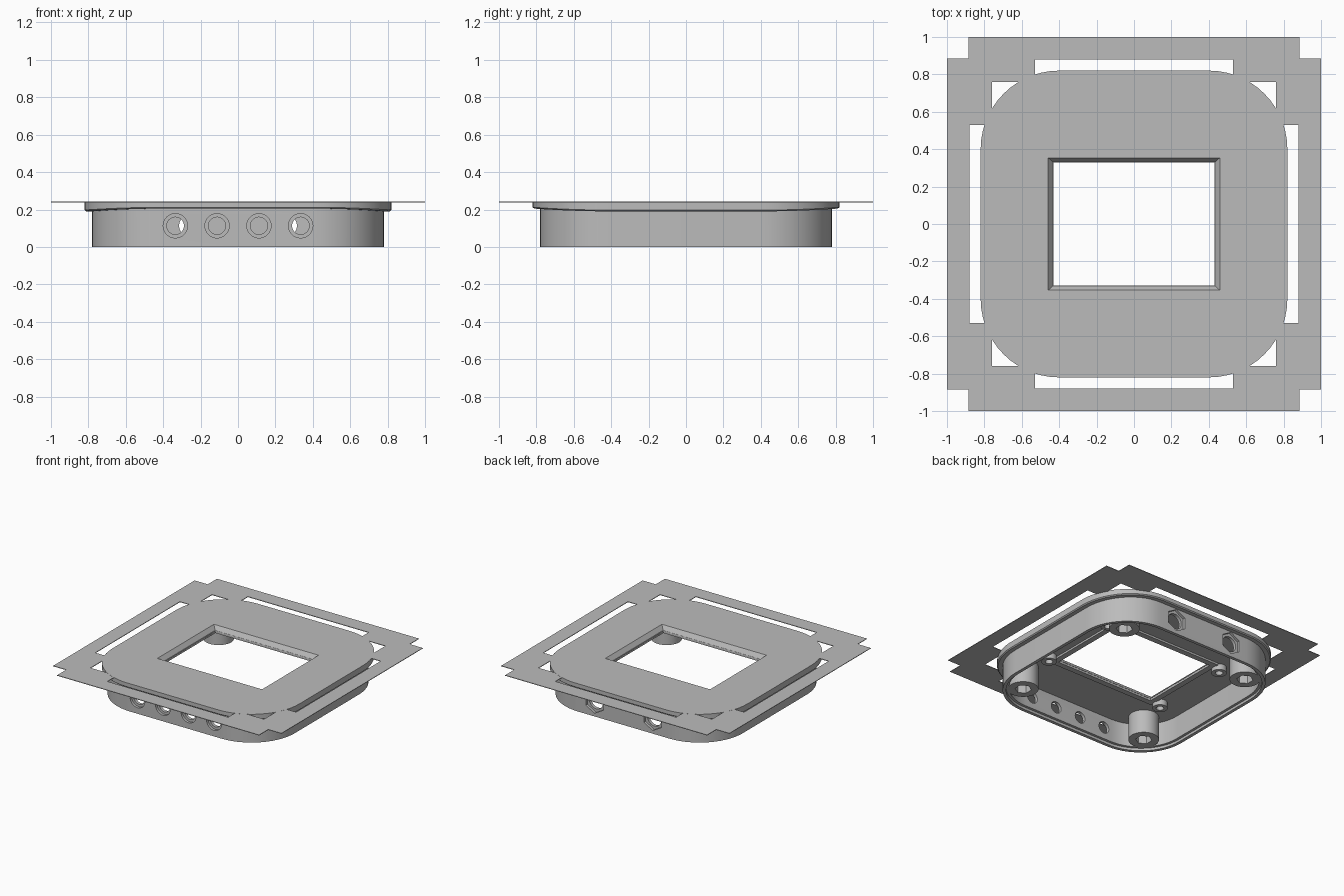
import bpy, bmesh, math
from mathutils import Matrix, Vector

if "Cube" in bpy.data.objects:
    bpy.data.objects.remove(bpy.data.objects["Cube"])

TOP = 0.243
CORNER = 0.4          # centre of the corner arcs

grey = bpy.data.materials.new("light_grey")
grey.use_nodes = True
grey.diffuse_color = (0.5, 0.5, 0.5, 1)
grey.node_tree.nodes["Principled BSDF"].inputs["Base Color"].default_value = (0.5, 0.5, 0.5, 1)


def finish(name, bm):
    bmesh.ops.recalc_face_normals(bm, faces=bm.faces)
    mesh = bpy.data.meshes.new(name)
    bm.to_mesh(mesh)
    bm.free()
    mesh.materials.append(grey)
    obj = bpy.data.objects.new(name, mesh)
    bpy.context.collection.objects.link(obj)
    return obj


def loft(name, rings):
    """Skin a stack of equal-length point rings and cap both ends."""
    bm = bmesh.new()
    loops = [[bm.verts.new(p) for p in ring] for ring in rings]
    for a, b in zip(loops, loops[1:]):
        for i in range(len(a)):
            j = (i + 1) % len(a)
            bm.faces.new((a[i], a[j], b[j], b[i]))
    bm.faces.new(loops[0])
    bm.faces.new(loops[-1])
    return finish(name, bm)


def rounded(half, z, dip=0.0, steps=14):
    """Rounded square ring; dip lowers the ring towards the two sides."""
    pts = []
    for q in range(4):
        cx, cy = [(1, 1), (-1, 1), (-1, -1), (1, -1)][q]
        for i in range(steps + 1):
            a = math.pi / 2 * (q + i / steps)
            r = half - CORNER
            pts.append((cx * CORNER + r * math.cos(a), cy * CORNER + r * math.sin(a),
                        z - dip * math.cos(a) ** 2))
    return pts


def rect(hx, hy, z):
    return [(hx, hy, z), (-hx, hy, z), (-hx, -hy, z), (hx, -hy, z)]


def box(x0, x1, y0, y1, z0, z1):
    rings = [[(x0, y0, z), (x1, y0, z), (x1, y1, z), (x0, y1, z)] for z in (z0, z1)]
    return loft("cutter", rings)


def cylinder(name, centre, radius, depth, sides=32, along_y=False):
    bm = bmesh.new()
    m = Matrix.Translation(Vector(centre))
    if along_y:
        m = m @ Matrix.Rotation(math.pi / 2, 4, 'X')
    bmesh.ops.create_cone(bm, cap_ends=True, segments=sides, radius1=radius,
                          radius2=radius, depth=depth, matrix=m)
    return finish(name, bm)


def cut(obj, cutters):
    bpy.context.view_layer.objects.active = obj
    for c in cutters:
        mod = obj.modifiers.new("cut", 'BOOLEAN')
        mod.operation = 'DIFFERENCE'
        mod.solver = 'EXACT'
        mod.object = c
        bpy.ops.object.modifier_apply(modifier=mod.name)
        bpy.data.objects.remove(c)


def smooth(obj):
    bpy.ops.object.select_all(action='DESELECT')
    obj.select_set(True)
    bpy.context.view_layer.objects.active = obj
    bpy.ops.object.shade_smooth_by_angle(angle=math.radians(30))


# Housing: open-bottomed shell with a stepped rim and an overhanging lip
housing = loft("housing", [
    rounded(0.735, 0.205), rounded(0.735, 0.02), rounded(0.755, 0.02),
    rounded(0.755, 0), rounded(0.78, 0), rounded(0.78, 0.205, 0.015),
    rounded(0.812, 0.205, 0.015), rounded(0.82, 0.212, 0.015), rounded(0.82, TOP)])

# Bevelled window, front button holes and rear hexagonal sockets
cut(housing, [loft("cutter", [rect(0.418, 0.318, 0.19), rect(0.468, 0.362, 0.255)])])
for x in (-0.335, -0.112, 0.112, 0.335):
    cut(housing, [cylinder("cutter", (x, -0.78, 0.113), 0.065, 0.04, along_y=True),
                  cylinder("cutter", (x, -0.76, 0.113), 0.046, 0.2, along_y=True)])
for x in (-0.255, 0.255):
    cut(housing, [cylinder("cutter", (x, 0.78, 0.113), 0.088, 0.04, 6, along_y=True),
                  cylinder("cutter", (x, 0.76, 0.113), 0.06, 0.2, along_y=True)])
smooth(housing)

# Ridge round the window on the underside
ridge = loft("window_ridge", [rect(0.475, 0.375, 0.19), rect(0.475, 0.375, 0.21)])
cut(ridge, [loft("cutter", [rect(0.43, 0.33, 0.1), rect(0.43, 0.33, 0.3)])])

# Corner screw bosses with hexagonal pockets, and small standoffs by the window
for sx in (-1, 1):
    for sy in (-1, 1):
        boss = cylinder("corner_boss", (sx * 0.565, sy * 0.565, 0.115), 0.11, 0.19)
        cut(boss, [cylinder("cutter", (sx * 0.565, sy * 0.565, 0.06), 0.06, 0.14, 6)])
        smooth(boss)
        post = cylinder("standoff", (sx * 0.52, sy * 0.33, 0.185), 0.055, 0.05, 24)
        cut(post, [cylinder("cutter", (sx * 0.52, sy * 0.33, 0.165), 0.028, 0.06, 16)])
        smooth(post)

# Thin brim sheet: notched corners, edge slots and corner openings
brim = loft("brim", [rect(1, 1, 0.238), rect(1, 1, TOP - 0.0005)])
openings = [box(-0.58, 0.58, -0.58, 0.58, 0.2, 0.3)]
for s in (-1, 1):
    a, b = sorted((s * 0.78, s * 0.88))
    openings += [box(-0.53, 0.53, a, b, 0.2, 0.3), box(a, b, -0.53, 0.53, 0.2, 0.3)]
    for t in (-1, 1):
        for lo, hi in ((0.6, 0.76), (0.885, 1.1)):
            x0, x1 = sorted((s * lo, s * hi))
            y0, y1 = sorted((t * lo, t * hi))
            openings.append(box(x0, x1, y0, y1, 0.2, 0.3))
cut(brim, openings)
